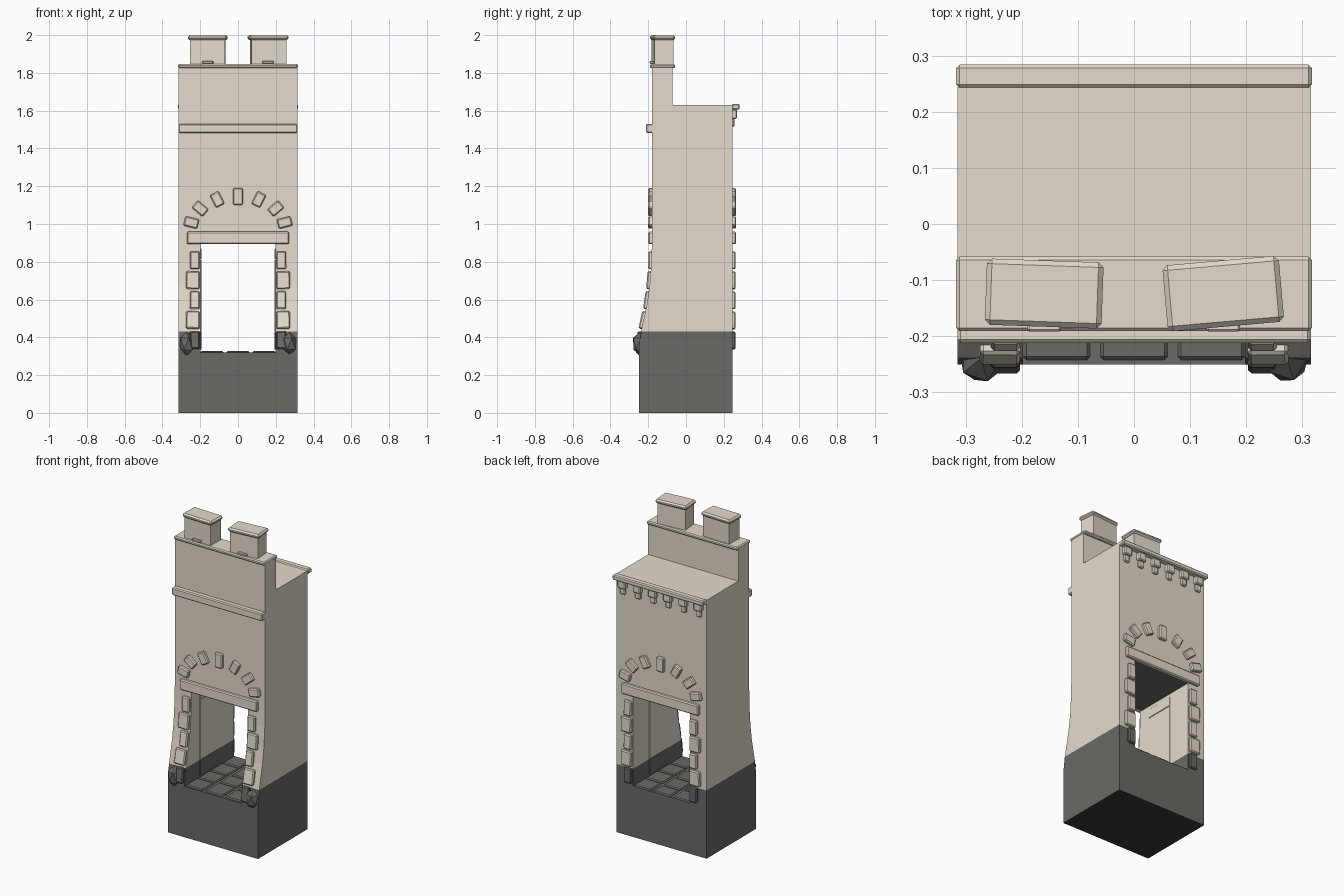
import bpy, bmesh, math, random
from mathutils import Vector, Matrix

random.seed(4)
cube = bpy.data.objects.get("Cube")
if cube:
    bpy.data.objects.remove(cube, do_unlink=True)


def make_material(name, colour):
    m = bpy.data.materials.new(name)
    m.use_nodes = True
    m.diffuse_color = (*colour, 1)
    m.node_tree.nodes["Principled BSDF"].inputs["Base Color"].default_value = (*colour, 1)
    return m


PLASTER = make_material("warm plaster", (0.78, 0.71, 0.61))
DARK = make_material("dark stone", (0.15, 0.143, 0.132))
BLACK = make_material("black underside", (0.04, 0.04, 0.04))

HALF, BACK, WALL = 0.315, 0.245, -0.18     # half width, back face, upper front face
PLINTH, FLOOR, HEAD = 0.43, 0.32, 0.893    # colour line, passage floor, passage ceiling
FLARE = [(-0.25, 0.34), (-0.238, PLINTH), (-0.223, 0.5), (-0.206, 0.58),
         (-0.192, 0.68), (-0.183, 0.8), (WALL, 0.92)]


def add_object(name, bm, *mats):
    bmesh.ops.recalc_face_normals(bm, faces=bm.faces)
    mesh = bpy.data.meshes.new(name)
    bm.to_mesh(mesh)
    bm.free()
    for m in mats:
        mesh.materials.append(m)
    ob = bpy.data.objects.new(name, mesh)
    bpy.context.scene.collection.objects.link(ob)
    return ob


def block(name, centre, size, mat=PLASTER, rot=None, bevel=0.006):
    """Chamfered stone block."""
    bm = bmesh.new()
    bmesh.ops.create_cube(bm, size=1)
    bmesh.ops.scale(bm, vec=size, verts=bm.verts)
    if bevel:
        bmesh.ops.bevel(bm, geom=bm.edges[:], offset=bevel, segments=1, affect='EDGES')
    bm.transform(Matrix.Translation(centre) @ (rot or Matrix()))
    return add_object(name, bm, mat)


def span(name, lo, hi, mat=PLASTER, bevel=0.006):
    """Block given by its two opposite corners."""
    lo, hi = Vector(lo), Vector(hi)
    return block(name, (lo + hi) / 2, hi - lo, mat, None, bevel)


def front_at(z):
    """Front wall y and lean angle at height z."""
    for (y0, z0), (y1, z1) in zip(FLARE, FLARE[1:]):
        if z0 <= z <= z1:
            return y0 + (y1 - y0) * (z - z0) / (z1 - z0), -math.atan2(y1 - y0, z1 - z0)


# Main body: side profile extruded across the width
profile = [(-0.25, 0)] + FLARE + [(WALL, 1.835), (-0.072, 1.835), (-0.072, 1.63), (BACK, 1.63), (BACK, 0)]
bm = bmesh.new()
face = bm.faces.new([bm.verts.new((-HALF, y, z)) for y, z in profile])
side = bmesh.ops.extrude_face_region(bm, geom=[face])
bmesh.ops.translate(bm, vec=(2 * HALF, 0, 0),
                    verts=[v for v in side["geom"] if isinstance(v, bmesh.types.BMVert)])
body = add_object("house_body", bm, PLASTER, DARK, BLACK)

# Passage cut through from front to back
cutter = span("passage_cutter", (-0.198, -0.6, FLOOR), (0.198, 0.6, HEAD), PLASTER, 0)
cutter.hide_render = True
cut = body.modifiers.new("passage", 'BOOLEAN')
cut.operation, cut.solver, cut.object = 'DIFFERENCE', 'EXACT', cutter
graph = bpy.context.evaluated_depsgraph_get()
cut_mesh = bpy.data.meshes.new_from_object(body.evaluated_get(graph))
body.modifiers.clear()
body.data = cut_mesh
bpy.data.objects.remove(cutter, do_unlink=True)

# Dark plinth below the colour line, dark passage ceiling, black underside
bm = bmesh.new()
bm.from_mesh(cut_mesh)
bmesh.ops.bisect_plane(bm, geom=bm.verts[:] + bm.edges[:] + bm.faces[:],
                       plane_co=(0, 0, PLINTH), plane_no=(0, 0, 1))
bm.normal_update()
for f in bm.faces:
    low = f.calc_center_median().z < PLINTH
    faces_down = f.normal.z < -0.9
    f.material_index = 2 if low and faces_down else 1 if low or faces_down else 0
bm.to_mesh(cut_mesh)
bm.free()

# Lintels, jamb stones and arch stones on both faces
for face_name, is_front in (("front", True), ("back", False)):
    wall = WALL if is_front else BACK
    out = -1 if is_front else 1
    block(face_name + "_lintel", (0, wall + out * 0.002, 0.926), (0.54, 0.036, 0.066))
    for s, side_name in ((1, "left"), (-1, "right")):
        for i in range(5):
            z = 0.384 + i * 0.106
            width = 0.072 if i % 2 else 0.052
            y, lean = front_at(z) if is_front else (BACK, 0)
            rot = Matrix.Rotation(lean, 4, 'X') @ Matrix.Rotation(random.uniform(-0.02, 0.02), 4, 'Y')
            block(f"{face_name}_{side_name}_jamb_stone", (s * (0.203 + width / 2), y, z),
                  (width, 0.034, 0.094), PLASTER if i else DARK, rot)
    for x, z, deg in ((0, 1.145, 0), (0.11, 1.13, 27), (0.2, 1.082, 50), (0.247, 1.008, 76)):
        for s in ((1, -1) if x else (1,)):
            block(face_name + "_arch_stone", (s * x, wall + out * 0.003, z),
                  (0.052, 0.034, 0.075 if x else 0.09), PLASTER,
                  Matrix.Rotation(math.radians(s * deg), 4, 'Y'))

# String course, parapet coping and back cornice
span("string_course", (-HALF, -0.212, 1.482), (HALF, -0.172, 1.53))
span("parapet_coping", (-HALF - 0.002, -0.191, 1.825), (HALF + 0.002, -0.058, 1.846))
span("back_cornice", (-HALF - 0.002, 0.243, 1.605), (HALF + 0.002, 0.284, 1.636))
for i in range(6):
    x = -0.265 + i * 0.106
    span("upper_corbel", (x - 0.027, 0.235, 1.556), (x + 0.027, 0.27, 1.607))
    span("lower_corbel", (x - 0.019, 0.235, 1.515), (x + 0.019, 0.258, 1.56))

# Chimneys, each slightly turned, with caps and small ledges
for side_name, x, deg in (("right", -0.16, -2), ("left", 0.159, 5)):
    rot = Matrix.Rotation(math.radians(deg), 4, 'Z')
    block(side_name + "_chimney", (x, -0.124, 1.905), (0.185, 0.1, 0.15), PLASTER, rot, 0)
    block(side_name + "_chimney_cap", (x, -0.124, 1.987), (0.208, 0.118, 0.026), PLASTER, rot, 0.009)
    block(side_name + "_chimney_ledge", (x, -0.182, 1.856), (0.06, 0.02, 0.016), PLASTER, None, 0.004)

# Staggered floor slabs in the passage
for col, x in enumerate((-0.138, 0, 0.138)):
    edges = [-0.246, -0.12, 0.0, 0.125, 0.247]
    for j in range(4):
        shift = 0.02 * (col % 2) if 0 < j else 0
        end_shift = 0.02 * (col % 2) if j < 3 else 0
        span("floor_slab", (x - 0.06, edges[j] + shift + 0.004, 0.305),
             (x + 0.06, edges[j + 1] + end_shift - 0.004, 0.328), DARK)

# Thin slabs lining the passage walls
for s in (-1, 1):
    for z0, z1, mat in ((0.335, PLINTH, DARK), (PLINTH, 0.81, PLASTER), (0.814, 0.87, PLASTER)):
        a, b = sorted((s * 0.194, s * 0.203))
        span("passage_panel", (a, -0.1, z0), (b, 0.085, z1), mat, 0.002)

# Rough guard stones at the front corners
for s, side_name in ((1, "left"), (-1, "right")):
    bm = bmesh.new()
    bmesh.ops.create_icosphere(bm, subdivisions=1, radius=1)
    for v in bm.verts:
        v.co *= random.uniform(0.95, 1.15)
    bmesh.ops.scale(bm, vec=(0.039, 0.042, 0.062), verts=bm.verts)
    bmesh.ops.translate(bm, vec=(s * 0.273, -0.24, 0.366), verts=bm.verts)
    add_object(side_name + "_guard_stone", bm, DARK)
